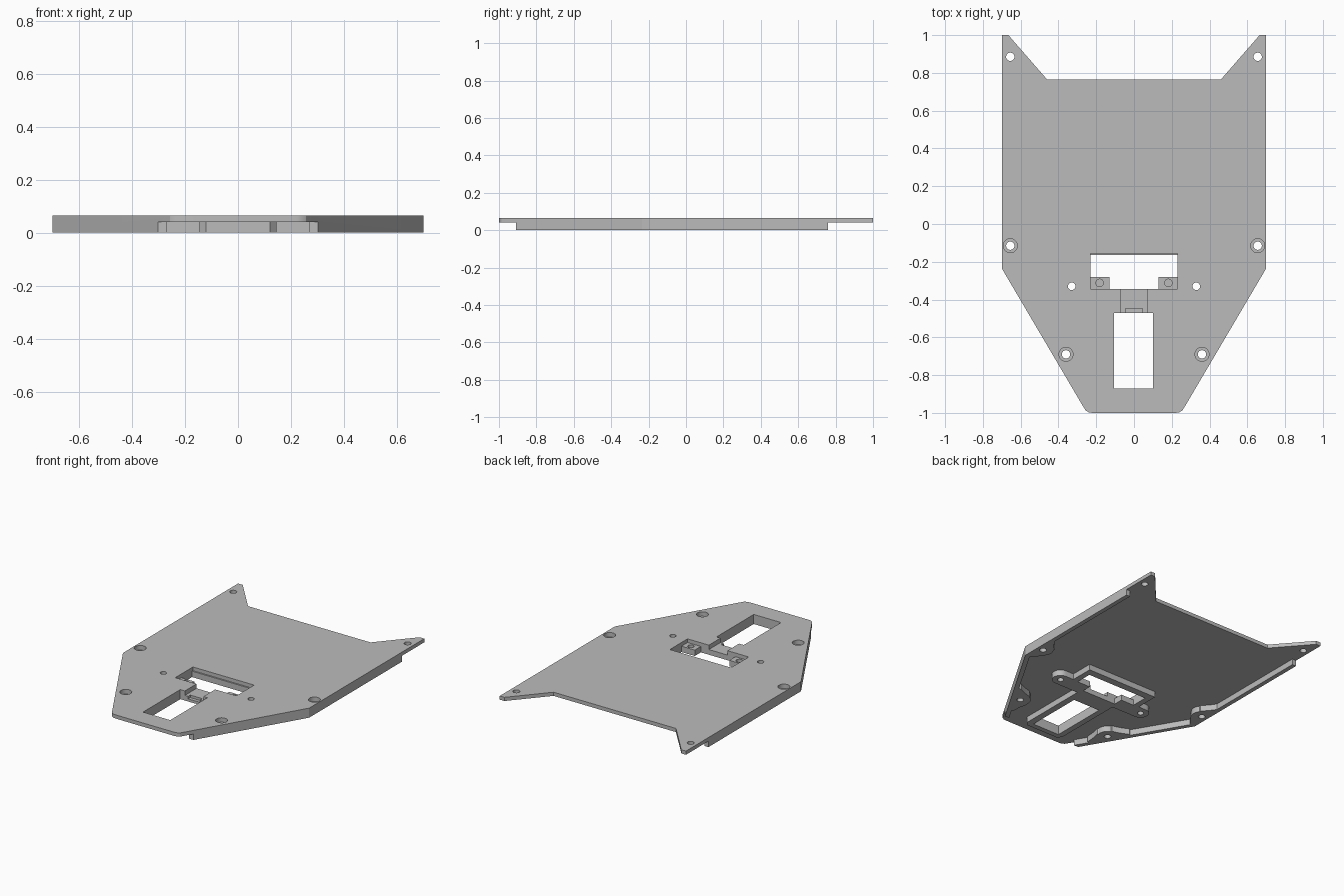
import bpy, bmesh, math
from mathutils import Vector

cube = bpy.data.objects.get("Cube")
if cube:
    bpy.data.objects.remove(cube, do_unlink=True)

HEIGHT, FLOOR = 0.065, 0.04


def prism(name, points, z0=-0.2, z1=0.2):
    """Extrude a flat outline between two heights."""
    bm = bmesh.new()
    face = bm.faces.new([bm.verts.new((x, y, z0)) for x, y in points])
    new = bmesh.ops.extrude_face_region(bm, geom=[face])["geom"]
    for v in new:
        if isinstance(v, bmesh.types.BMVert):
            v.co.z = z1
    bmesh.ops.recalc_face_normals(bm, faces=bm.faces)
    mesh = bpy.data.meshes.new(name)
    bm.to_mesh(mesh)
    bm.free()
    obj = bpy.data.objects.new(name, mesh)
    bpy.context.collection.objects.link(obj)
    return obj


def box(x0, x1, y0, y1, z0=-0.2, z1=0.2):
    return prism("cutter", [(x0, y0), (x1, y0), (x1, y1), (x0, y1)], z0, z1)


def arc(cx, cy, r, start=0, sweep=360, steps=32):
    count = steps if sweep == 360 else steps + 1
    angles = [math.radians(start + sweep * i / steps) for i in range(count)]
    return [(cx + r * math.cos(a), cy + r * math.sin(a)) for a in angles]


def disc(cx, cy, r, z0=-0.2, z1=0.2):
    return prism("cutter", arc(cx, cy, r), z0, z1)


def mirrored(half):
    return half + [(-x, y) for x, y in reversed(half)]


def cut(target, cutter):
    """Subtract the cutter, then throw it away."""
    mod = target.modifiers.new("cut", "BOOLEAN")
    mod.operation, mod.solver, mod.object = "DIFFERENCE", "EXACT", cutter
    bpy.context.view_layer.objects.active = target
    bpy.ops.object.modifier_apply(modifier=mod.name)
    bpy.data.objects.remove(cutter, do_unlink=True)


# Full-height body with two rear prongs and a tapered, rounded nose
body = prism("chassis_plate", mirrored([
    (0.22, -1), (0.24, -0.997), (0.256, -0.987), (0.27, -0.965),
    (0.7, -0.235), (0.7, 1), (0.665, 1), (0.46, 0.765)]), 0, HEIGHT)

# Underside pocket, open at nose and rear, leaving a thin side rim
pocket = prism("pocket_cutter", mirrored([
    (0.8, -1.2), (0.8, -0.91), (0.268, -0.91), (0.67, -0.227),
    (0.67, 0.76), (0.8, 0.76), (0.8, 1.2)]), -0.1, FLOOR)

# Screw bosses that blend into the side rim
bosses = [((0.655, -0.115), (-1, 0)), ((0.36, -0.69), (-0.862, 0.507))]
flare = [(-0.14, -0.1), (-0.14, -0.02), (-0.09, 0.015), (-0.05, 0.052),
         (0.05, 0.052), (0.09, 0.015), (0.14, -0.02), (0.14, -0.1)]
for centre, inward in bosses:
    c, n = Vector(centre), Vector(inward)
    along = Vector((n.y, -n.x))
    shape = [tuple(c + along * a + n * b) for a, b in flare]
    for s in (1, -1):
        cut(pocket, prism("cutter", [(s * x, y) for x, y in shape]))
        cut(pocket, disc(s * c.x, c.y, 0.066))

# Frames around the openings and the round-ended cross bar
cut(pocket, prism("cutter", mirrored([
    (0.12, -0.905), (0.145, -0.88), (0.145, -0.3)])))
cut(pocket, box(-0.27, 0.27, -0.36, -0.115))
cut(pocket, prism("cutter", arc(0.33, -0.33, 0.055, -90, 180, 16)
                  + arc(-0.33, -0.33, 0.055, 90, 180, 16)))
cut(body, pocket)

# Nose slot and main window, with its shallow rear ledge
cut(body, box(-0.105, 0.1, -0.87, -0.47))
cut(body, box(-0.13, 0.13, -0.345, -0.165))
cut(body, box(-0.23, 0.23, -0.28, -0.165))
cut(body, box(-0.23, 0.23, -0.345, -0.155, 0.04))

# Groove and notch in the bridge between the openings
cut(body, box(-0.07, 0.07, -0.48, -0.335, 0.035))
cut(body, box(-0.045, 0.045, -0.48, -0.447, 0.018))

# Screw holes, counterbores and blind holes in the window tabs
for s in (1, -1):
    for x, y, r in ((0.655, 0.885, 0.022), (0.33, -0.33, 0.02)):
        cut(body, disc(s * x, y, r))
    for (x, y), _ in bosses:
        cut(body, disc(s * x, y, 0.022))
        cut(body, disc(s * x, y, 0.037, 0.035))
    cut(body, disc(s * 0.182, -0.312, 0.02, 0.01))

# Plain grey finish
grey = bpy.data.materials.new("plain_grey")
grey.use_nodes = True
colour = (0.5, 0.5, 0.5, 1)
grey.diffuse_color = colour
grey.node_tree.nodes["Principled BSDF"].inputs["Base Color"].default_value = colour
body.data.materials.clear()
body.data.materials.append(grey)
for face in body.data.polygons:
    face.material_index = 0

bpy.ops.object.select_all(action="DESELECT")
body.select_set(True)
bpy.context.view_layer.objects.active = body
bpy.ops.object.shade_smooth_by_angle(angle=math.radians(25))
